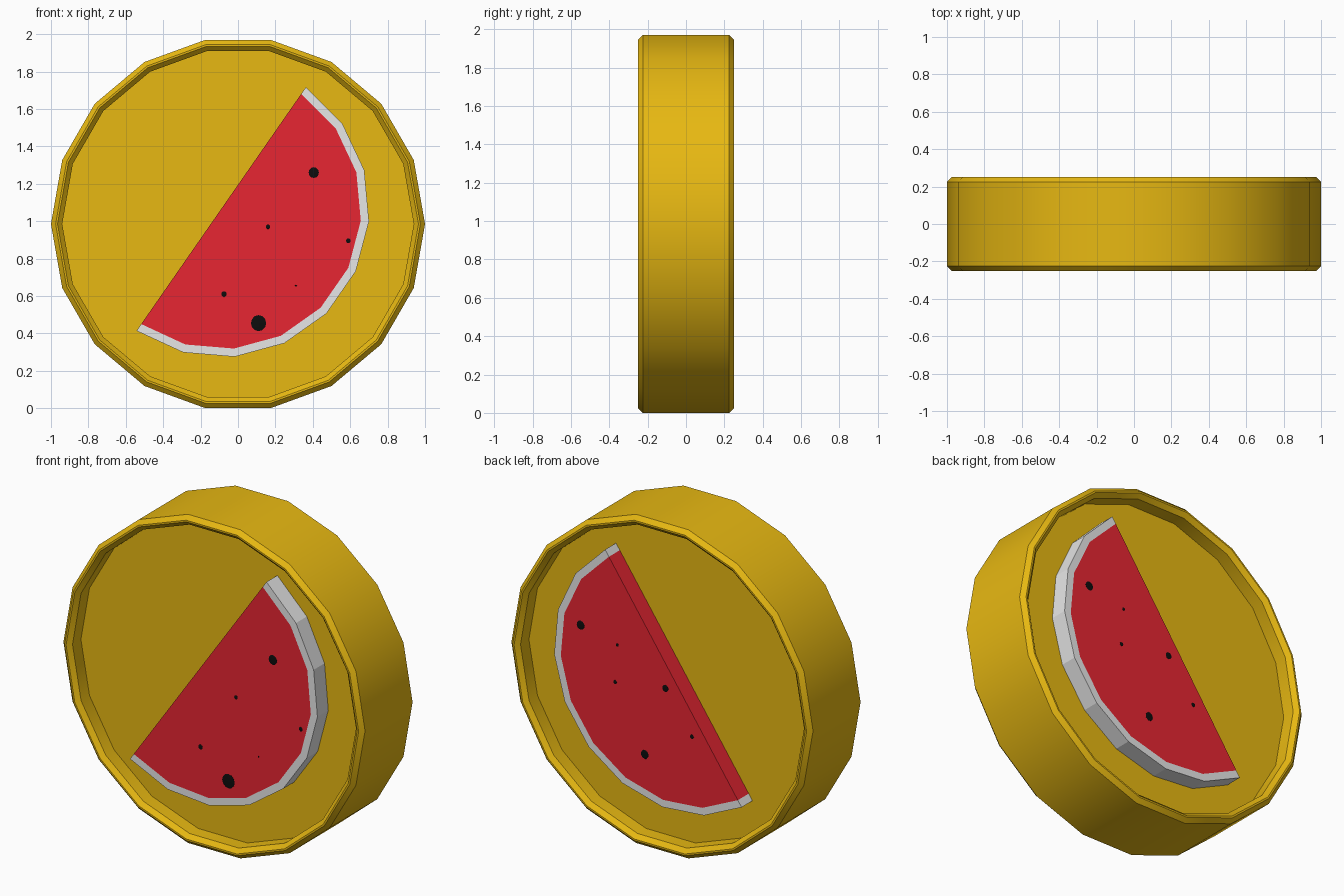
import bpy, bmesh, math

if "Cube" in bpy.data.objects:
    bpy.data.objects.remove(bpy.data.objects["Cube"])

SIDES = 18
CZ = 0.985                      # height of the coin centre


def material(name, rgb):
    m = bpy.data.materials.new(name)
    m.diffuse_color = (*rgb, 1)
    m.use_nodes = True
    m.node_tree.nodes["Principled BSDF"].inputs["Base Color"].default_value = m.diffuse_color
    return m


GOLD = material("gold", (0.8, 0.48, 0.006))
RED = material("melon red", (0.8, 0.019, 0.032))
WHITE = material("rind white", (0.8, 0.8, 0.8))
BLACK = material("seed black", (0.004, 0.004, 0.004))


def make_object(name, bm, mat):
    bmesh.ops.recalc_face_normals(bm, faces=bm.faces)
    mesh = bpy.data.meshes.new(name)
    bm.to_mesh(mesh)
    bm.free()
    mesh.materials.append(mat)
    ob = bpy.data.objects.new(name, mesh)
    bpy.context.collection.objects.link(ob)
    return ob


def prism(name, outline, half, mat):
    """Extrude an (x, z) outline from y = -half to y = +half."""
    bm = bmesh.new()
    face = bm.faces.new([bm.verts.new((x, -half, z)) for x, z in outline])
    new = bmesh.ops.extrude_face_region(bm, geom=[face])["geom"]
    verts = [v for v in new if isinstance(v, bmesh.types.BMVert)]
    bmesh.ops.translate(bm, verts=verts, vec=(0, 2 * half, 0))
    return make_object(name, bm, mat)


# Coin body: (radius, y) profile swept round the y axis, recessed both sides
half_profile = [(0.94, -0.145), (0.94, -0.225), (0.965, -0.25),
                (0.975, -0.25), (1.0, -0.225)]
profile = half_profile + [(r, -y) for r, y in reversed(half_profile)]
bm = bmesh.new()
rings = []
for r, y in profile:
    angles = [2 * math.pi * i / SIDES for i in range(SIDES)]
    rings.append([bm.verts.new((r * math.cos(a), y, CZ + r * math.sin(a))) for a in angles])
for a, b in zip(rings, rings[1:]):
    for i in range(SIDES):
        j = (i + 1) % SIDES
        bm.faces.new((a[i], a[j], b[j], b[i]))
bm.faces.new(rings[0])
bm.faces.new(rings[-1])
coin = make_object("coin_body", bm, GOLD)
bpy.context.view_layer.objects.active = coin
coin.select_set(True)
bpy.ops.object.shade_smooth_by_angle(angle=math.radians(30))

# Melon slice: tilted half polygon with a rind band round its curved edge
MX, MZ, TILT = -0.09, 1.065, math.radians(55.2)


def arc(r):
    return [(MX + r * math.cos(TILT - math.radians(20 * i)),
             MZ + r * math.sin(TILT - math.radians(20 * i))) for i in range(10)]


prism("melon_flesh", arc(0.749), 0.248, RED)
prism("melon_rind", arc(0.793) + arc(0.749)[::-1], 0.248, WHITE)

# Seeds: shallow black domes, (x, z, radius) on each face of the slice
front_seeds = [(0.405, 1.26, 0.029), (0.16, 0.97, 0.012), (0.59, 0.895, 0.013),
               (-0.075, 0.61, 0.015), (0.11, 0.455, 0.043), (0.31, 0.655, 0.005)]
back_seeds = [(0.525, 1.22, 0.027), (0.282, 1.166, 0.010), (0.296, 0.94, 0.012),
              (-0.037, 0.991, 0.021), (0.10, 0.559, 0.026), (-0.213, 0.748, 0.013)]
for side, y, seeds in (("front", -0.248, front_seeds), ("back", 0.248, back_seeds)):
    for n, (x, z, r) in enumerate(seeds):
        bm = bmesh.new()
        bmesh.ops.create_uvsphere(bm, u_segments=10, v_segments=6, radius=1)
        bmesh.ops.scale(bm, verts=bm.verts, vec=(r, 0.003, r))
        bmesh.ops.translate(bm, verts=bm.verts, vec=(x, y, z))
        make_object(f"{side}_seed_{n + 1}", bm, BLACK)
